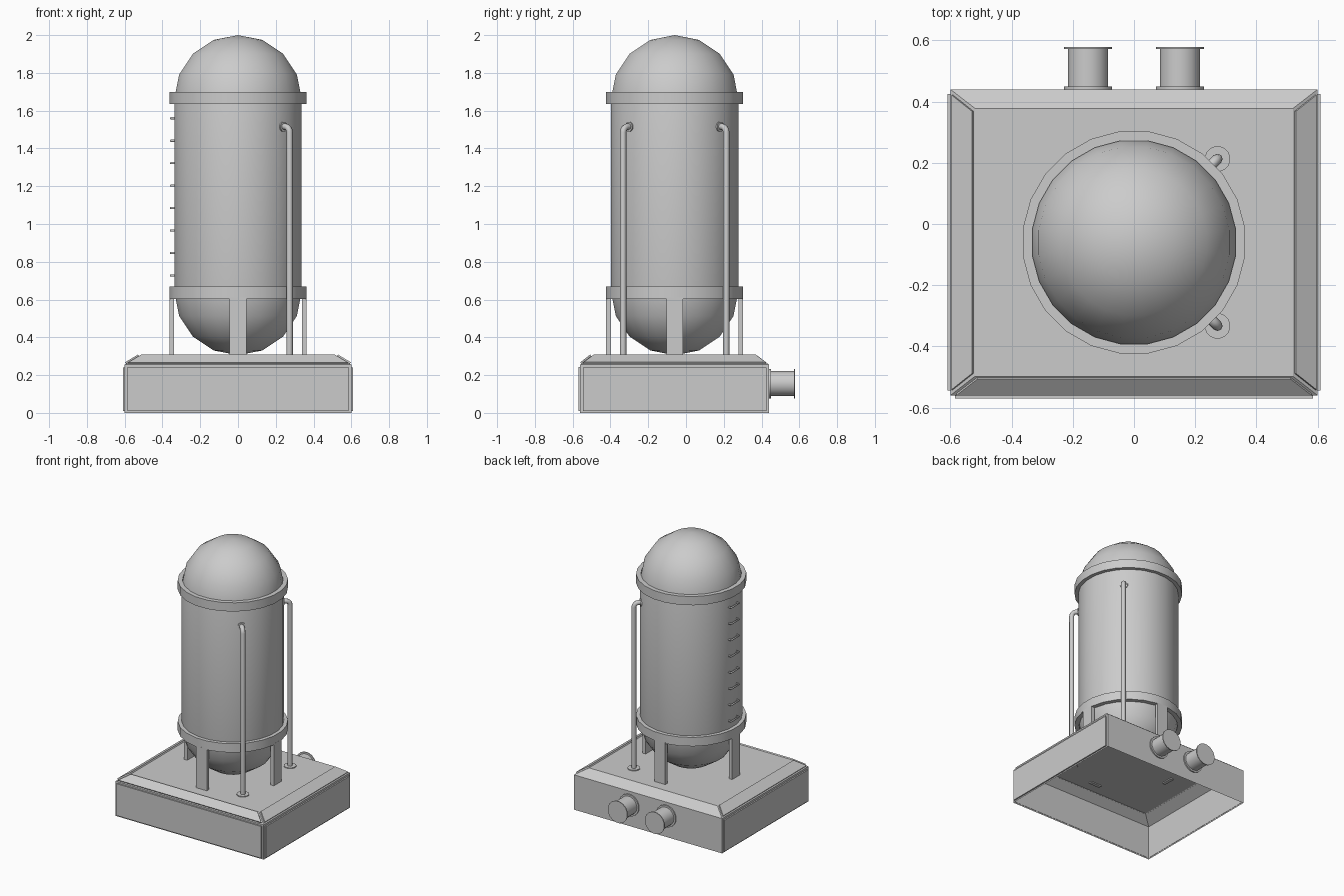
import bpy, bmesh, math
from mathutils import Matrix, Vector

if "Cube" in bpy.data.objects:
    bpy.data.objects.remove(bpy.data.objects["Cube"])

CY = -0.06                      # shared centre of tank and base in y
N = 24


def add(name, bm, smooth=None):
    bmesh.ops.remove_doubles(bm, verts=bm.verts, dist=1e-5)
    bmesh.ops.recalc_face_normals(bm, faces=bm.faces)
    me = bpy.data.meshes.new(name)
    bm.to_mesh(me)
    bm.free()
    ob = bpy.data.objects.new(name, me)
    bpy.context.collection.objects.link(ob)
    if smooth:
        bpy.ops.object.select_all(action='DESELECT')
        ob.select_set(True)
        bpy.context.view_layer.objects.active = ob
        bpy.ops.object.shade_smooth_by_angle(angle=math.radians(smooth))
    return ob


def lathe(name, profile, n, matrix, closed=False, smooth=35):
    """Revolve (radius, height) points about z, flat side facing the axes."""
    bm = bmesh.new()
    rows = [[bm.verts.new((r * math.cos((i + .5) * math.tau / n),
                           r * math.sin((i + .5) * math.tau / n), z))
             for i in range(n)] for r, z in profile]
    pairs = list(zip(rows, rows[1:])) + ([(rows[-1], rows[0])] if closed else [])
    for a, b in pairs:
        for i in range(n):
            j = (i + 1) % n
            bm.faces.new((a[i], a[j], b[j], b[i]))
    bm.transform(matrix)
    return add(name, bm, smooth)


def box(name, x0, x1, y0, y1, z0, z1, matrix=Matrix()):
    bm = bmesh.new()
    bmesh.ops.create_cube(bm, size=1)
    bm.transform(matrix @ Matrix.Translation(((x0 + x1) / 2, (y0 + y1) / 2, (z0 + z1) / 2))
                 @ Matrix.Diagonal((x1 - x0, y1 - y0, z1 - z0, 1)))
    return add(name, bm)


def tube(name, pts, radius, sides=2):
    cu = bpy.data.curves.new(name, 'CURVE')
    cu.dimensions = '3D'
    cu.bevel_depth = radius
    cu.bevel_resolution = sides
    cu.use_fill_caps = True
    sp = cu.splines.new('POLY')
    sp.points.add(len(pts) - 1)
    for p, co in zip(sp.points, pts):
        p.co = (*co, 1)
    ob = bpy.data.objects.new(name, cu)
    bpy.context.collection.objects.link(ob)
    return ob


axis = Matrix.Translation((0, CY, 0))

# Tank with hemispherical ends
R, ZB, ZT = 0.34, 0.642, 1.663
arc = [math.radians(22.5 * k) for k in range(5)]
prof = [(R * math.sin(a), ZB - 0.337 * math.cos(a)) for a in arc]
prof += [(R * math.sin(a), ZT + 0.337 * math.cos(a)) for a in reversed(arc)]
lathe("tank", prof, N, axis, smooth=40)

# Two bands around the tank
for name, z0, z1 in (("lower_band", 0.603, 0.668), ("upper_band", 1.636, 1.70)):
    lathe(name, [(0.335, z0), (0.366, z0), (0.366, z1), (0.335, z1)], N, axis, closed=True)

# Four legs under the lower band
for k in range(4):
    box(f"leg_{k + 1}", 0.338, 0.363, -0.044, 0.044, 0.295, 0.61,
        axis @ Matrix.Rotation(k * math.pi / 2, 4, 'Z'))

# Ladder rungs on the left side
for k in range(8):
    z = 0.727 + 0.119 * k
    tube(f"rung_{k + 1}", [(-0.325, CY - 0.045, z), (-0.356, CY - 0.045, z),
                           (-0.356, CY + 0.045, z), (-0.325, CY + 0.045, z)], 0.0065, 1)

# Two bent pipes with flanges on the right side
for name, s in (("front", -1), ("back", 1)):
    d = Vector((1, s, 0)).normalized()
    c = Vector((0, CY, 0))
    b = 0.03
    pts = [(0.386, 0.30)]
    pts += [(0.386 - b + b * math.cos(t), 1.515 - b + b * math.sin(t))
            for t in (math.radians(22.5 * k) for k in range(5))]
    pts += [(0.32, 1.515)]
    tube(f"{name}_pipe", [c + d * r + Vector((0, 0, z)) for r, z in pts], 0.017)
    lathe(f"{name}_pipe_foot", [(0, 0.298), (0.042, 0.298), (0.042, 0.309), (0, 0.309)], 16,
          Matrix.Translation(c + d * 0.386))
    m = Matrix.Translation(c + Vector((0, 0, 1.515))) @ d.to_track_quat('Z', 'Y').to_matrix().to_4x4()
    lathe(f"{name}_pipe_collar", [(0, 0.325), (0.027, 0.325), (0.027, 0.345), (0, 0.345)], 12, m)

# Base housing: open underneath, sloped shoulders
HX, HY, TX, TY, ZS, ZTOP = 0.6, 0.5, 0.52, 0.438, 0.255, 0.303
bm = bmesh.new()
sgn = [(-1, -1), (1, -1), (1, 1), (-1, 1)]
rows = [[bm.verts.new((a * x, CY + e * y, z)) for a, e in sgn]
        for x, y, z in ((HX, HY, 0), (HX, HY, ZS), (TX, TY, ZTOP))]
for lo, hi in zip(rows, rows[1:]):
    for i in range(4):
        j = (i + 1) % 4
        bm.faces.new((lo[i], lo[j], hi[j], hi[i]))
bm.faces.new(rows[2])
add("base_housing", bm)

# Raised wall panels on front and both sides
box("front_panel", -0.585, 0.585, CY - HY - 0.01, CY - HY + 0.002, 0.01, 0.243)
for name, s in (("left", -1), ("right", 1)):
    x = sorted((s * 0.598, s * 0.61))
    box(f"{name}_panel", x[0], x[1], CY - 0.485, CY + 0.485, 0.01, 0.24)


# Raised mitred plates on the front and side shoulders
def shoulder_plate(name, angle, half_out, half_in, d_out, d_in):
    bm = bmesh.new()
    n = Vector((0, -(ZTOP - ZS), d_out - d_in)).normalized()
    lo, hi = Vector((0, -d_out, ZS)), Vector((0, -d_in, ZTOP))
    p, q = lo.lerp(hi, 0.1), lo.lerp(hi, 0.95)
    quad = [p - Vector((half_out, 0, 0)), p + Vector((half_out, 0, 0)),
            q + Vector((half_in, 0, 0)), q - Vector((half_in, 0, 0))]
    f = bm.faces.new([bm.verts.new(v - n * 0.002) for v in quad])
    ext = bmesh.ops.extrude_face_region(bm, geom=[f], use_keep_orig=True)
    bmesh.ops.translate(bm, vec=n * 0.012,
                        verts=[v for v in ext['geom'] if isinstance(v, bmesh.types.BMVert)])
    bm.transform(axis @ Matrix.Rotation(angle, 4, 'Z'))
    add(name, bm)


shoulder_plate("front_shoulder_plate", 0, 0.58, 0.512, HY, TY)
shoulder_plate("right_shoulder_plate", math.pi / 2, 0.482, 0.428, HX, TX)
shoulder_plate("left_shoulder_plate", -math.pi / 2, 0.482, 0.428, HX, TX)

# Flanged ports on the back
for name, x in (("right", 0.15), ("left", -0.15)):
    m = Matrix.Translation((x, 0.438, 0.155)) @ Matrix.Rotation(-math.pi / 2, 4, 'X')
    lathe(f"{name}_port", [(0, 0), (0.08, 0), (0.08, 0.011), (0.067, 0.011), (0.067, 0.134),
                           (0.08, 0.134), (0.08, 0.14), (0, 0.14)], 16, m)
